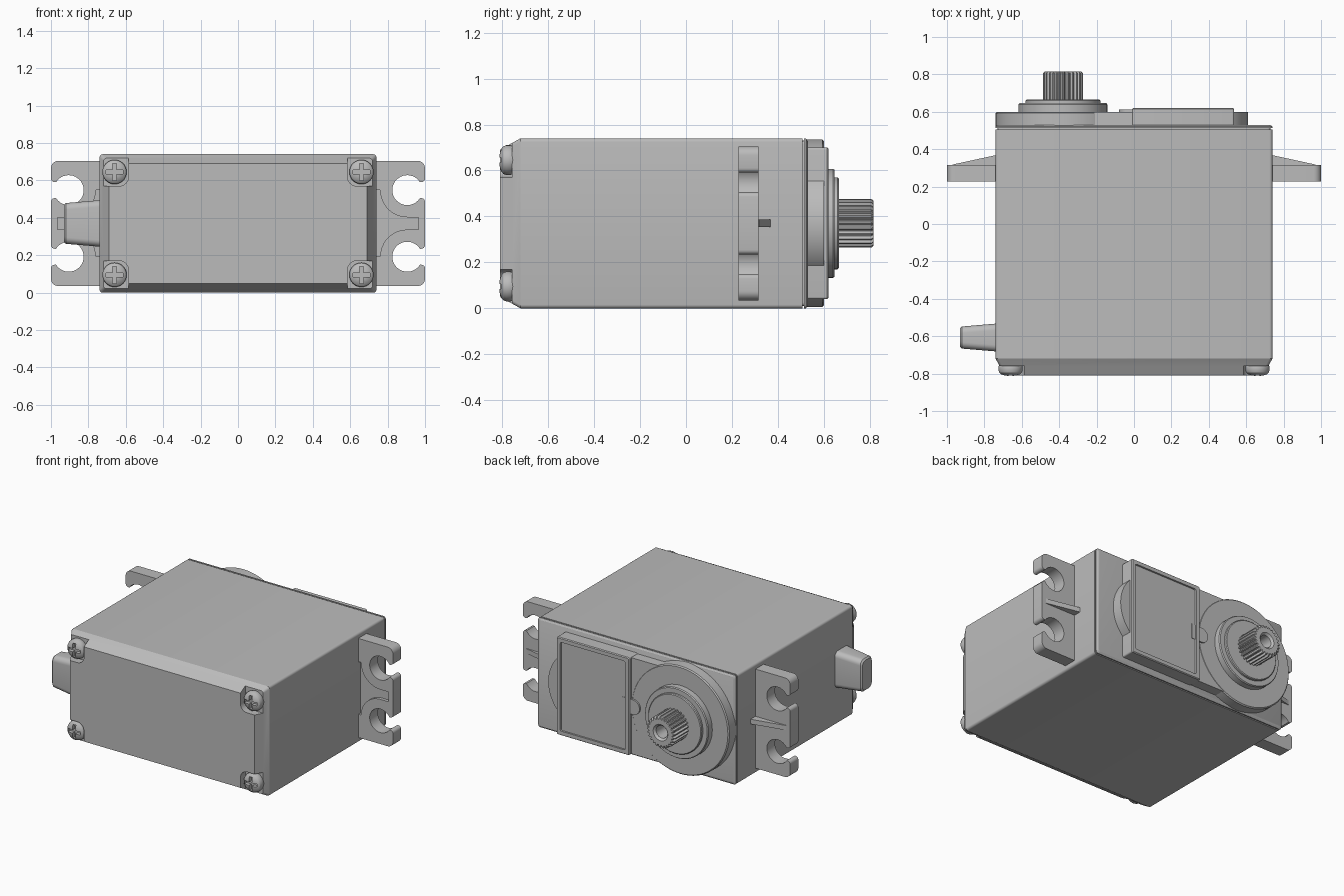
import bpy, bmesh
from math import sin, cos, radians, tau

if "Cube" in bpy.data.objects:
    bpy.data.objects.remove(bpy.data.objects["Cube"], do_unlink=True)

grey = bpy.data.materials.new("plain grey")
grey.use_nodes = True
grey.diffuse_color = (0.5, 0.5, 0.5, 1)
grey.node_tree.nodes["Principled BSDF"].inputs["Base Color"].default_value = (0.5, 0.5, 0.5, 1)

MID = 0.37        # height of the centre line
SHAFT = -0.38     # x of the output shaft


# ---- helpers ----
def loft(name, rings):
    """Closed solid through rings of equal point count."""
    bm = bmesh.new()
    loops = [[bm.verts.new(p) for p in ring] for ring in rings]
    n = len(loops[0])
    for a, b in zip(loops, loops[1:]):
        for i in range(n):
            j = (i + 1) % n
            bm.faces.new((a[i], a[j], b[j], b[i]))
    bm.faces.new(loops[0])
    bm.faces.new(loops[-1])
    bmesh.ops.recalc_face_normals(bm, faces=bm.faces)
    mesh = bpy.data.meshes.new(name)
    bm.to_mesh(mesh)
    bm.free()
    mesh.materials.append(grey)
    obj = bpy.data.objects.new(name, mesh)
    bpy.context.collection.objects.link(obj)
    return obj


def prism(name, outline, y0, y1):
    return loft(name, [[(x, y, z) for x, z in outline] for y in (y0, y1)])


def arc(cx, cz, r, a0, a1, n=8):
    angles = [radians(a0 + (a1 - a0) * i / n) for i in range(n + 1)]
    return [(cx + r * cos(a), cz + r * sin(a)) for a in angles]


def rect(x0, x1, z0, z1, r=0.01, n=4):
    """Rounded rectangle outline."""
    return (arc(x1 - r, z1 - r, r, 0, 90, n) + arc(x0 + r, z1 - r, r, 90, 180, n)
            + arc(x0 + r, z0 + r, r, 180, 270, n) + arc(x1 - r, z0 + r, r, 270, 360, n))


def lathe(name, cx, cz, profile, n=48):
    """Turned part about the y axis from (radius, y) pairs."""
    return loft(name, [[(cx + r * cos(tau * i / n), y, cz + r * sin(tau * i / n))
                        for i in range(n)] for r, y in profile])


def cut(obj, cutter):
    mod = obj.modifiers.new("cut", "BOOLEAN")
    mod.operation = "DIFFERENCE"
    mod.solver = "EXACT"
    mod.object = cutter
    bpy.context.view_layer.update()
    mesh = bpy.data.meshes.new_from_object(obj.evaluated_get(bpy.context.evaluated_depsgraph_get()))
    obj.modifiers.clear()
    obj.data = mesh
    bpy.data.objects.remove(cutter, do_unlink=True)


# ---- case with chamfered front and a seam before the rear cap ----
sections = [(-0.81, 0.05), (-0.72, 0), (0.506, 0), (0.506, 0.01), (0.514, 0.01),
            (0.514, 0), (0.522, 0), (0.53, 0.012)]
case = loft("case", [[(x, y, z) for x, z in rect(-0.74 + d, 0.74 - d, d, 0.74 - d, 0.016)]
                     for y, d in sections])

# ---- corner pockets and cross-head screws ----
for sx in (-1, 1):
    for sz in (-1, 1):
        pocket = [(sx * x, MID + sz * z) for x, z in
                  [(0.585, 0.5), (0.9, 0.5), (0.9, 0.2)] + arc(0.635, 0.25, 0.05, 270, 180, 6)]
        cut(case, prism("pocket_cutter", pocket, -0.9, -0.758))
        cx, cz = sx * 0.66, MID + sz * 0.275
        screw = lathe("case_screw", cx, cz,
                      [(0.06, -0.75), (0.065, -0.765), (0.065, -0.782), (0.06, -0.795),
                       (0.048, -0.805), (0.028, -0.811), (0.01, -0.812)], 32)
        a, b = 0.046, 0.011
        cross = []
        for ux, uz in ((1, 0), (0, 1), (-1, 0), (0, -1)):
            cross += [(cx + ux * p - uz * q, cz + uz * p + ux * q)
                      for p, q in ((a, -b), (a, b), (b, b))]
        cut(screw, prism("cross_cutter", cross, -0.9, -0.785))

# ---- mounting ears with open holes, front recess and gusset ----
HX, HZ = 0.905, 0.178   # hole centre, height from the centre line
SLOT = 0.0425
half = (arc(0.98, HZ - SLOT - 0.02, 0.02, 0, 90, 4) + arc(HX, HZ, 0.08, -32, -328, 32)
        + arc(0.98, HZ + SLOT + 0.02, 0.02, 270, 360, 4)
        + arc(0.96, 0.295, 0.04, 0, 90) + [(0.72, 0.335)])
ear_outline = half + [(x, -z) for x, z in reversed(half)]
web = [(0.7, HZ)] + arc(HX, HZ, 0.145, 180, 270, 12) + [(0.965, HZ - 0.145)]
web += [(x, -z) for x, z in reversed(web)]
for s, side in ((1, "left"), (-1, "right")):
    ear = prism(side + "_mounting_ear", [(s * x, MID + z) for x, z in ear_outline], 0.228, 0.315)
    cut(ear, prism("web_cutter", [(s * x, MID + z) for x, z in web], 0.1, 0.25))
    loft(side + "_ear_gusset", [[(s * 0.73, 0.3, z), (s * 0.73, 0.37, z),
                                 (s * 0.97, 0.318, z), (s * 0.97, 0.3, z)]
                                for z in (MID - 0.016, MID + 0.016)])

# ---- cable boot on the right side ----
boot = []
for x, w, h in ((-0.73, 0.075, 0.125), (-0.92, 0.059, 0.109), (-0.93, 0.051, 0.101)):
    boot.append([(x, y, z) for y, z in
                 rect(-0.607 - w, -0.607 + w, MID - h, MID + h, 0.035, 6)])
loft("cable_boot", boot)

# ---- rear cover: round gear housing, bridge and side bulge ----
lathe("gear_housing", SHAFT + 0.005, MID, [(0.365, 0.52), (0.365, 0.593), (0.358, 0.6)], 72)
prism("cover_bridge", rect(SHAFT, 0.53, 0.045, 0.695), 0.52, 0.598)
prism("cover_bulge", arc(0.345, MID, 0.265, -48, 48, 20), 0.52, 0.6)
prism("cover_tab", arc(-0.03, MID, 0.05, 90, 270, 14) + [(0.05, MID - 0.05), (0.05, MID + 0.05)],
      0.59, 0.611)

# ---- raised panel with a framed recess ----
panel = loft("rear_panel", [[(x, y, z) for x, z in
                             rect(-0.01 + d, 0.535 - d, 0.04 + d, 0.7 - d)]
                            for y, d in ((0.52, 0), (0.614, 0), (0.62, 0.005))])
cut(panel, prism("panel_cutter", rect(0.022, 0.507, 0.07, 0.67), 0.608, 0.7))

# ---- bearing collar and splined output shaft ----
lathe("bearing_collar", SHAFT, MID, [(0.237, 0.59), (0.237, 0.64), (0.232, 0.647),
                                     (0.2, 0.647), (0.2, 0.66), (0.195, 0.665)], 64)
TEETH = 25
rings = []
for y, scale in ((0.65, 1), (0.807, 1), (0.815, 0.93)):
    ring = []
    for i in range(TEETH * 4):
        r = scale * (0.106 if i % 4 < 2 else 0.093)
        a = tau * i / (TEETH * 4)
        ring.append((SHAFT + r * cos(a), y, MID + r * sin(a)))
    rings.append(ring)
shaft = loft("output_shaft", rings)
cut(shaft, lathe("bore_cutter", SHAFT, MID, [(0.042, 0.7), (0.042, 0.802), (0.065, 0.825)], 32))

# ---- smooth shading with sharp edges ----
for obj in bpy.context.view_layer.objects:
    obj.select_set(obj.type == "MESH" and grey.name in obj.data.materials)
bpy.context.view_layer.objects.active = case
bpy.ops.object.shade_smooth_by_angle(angle=radians(28))
